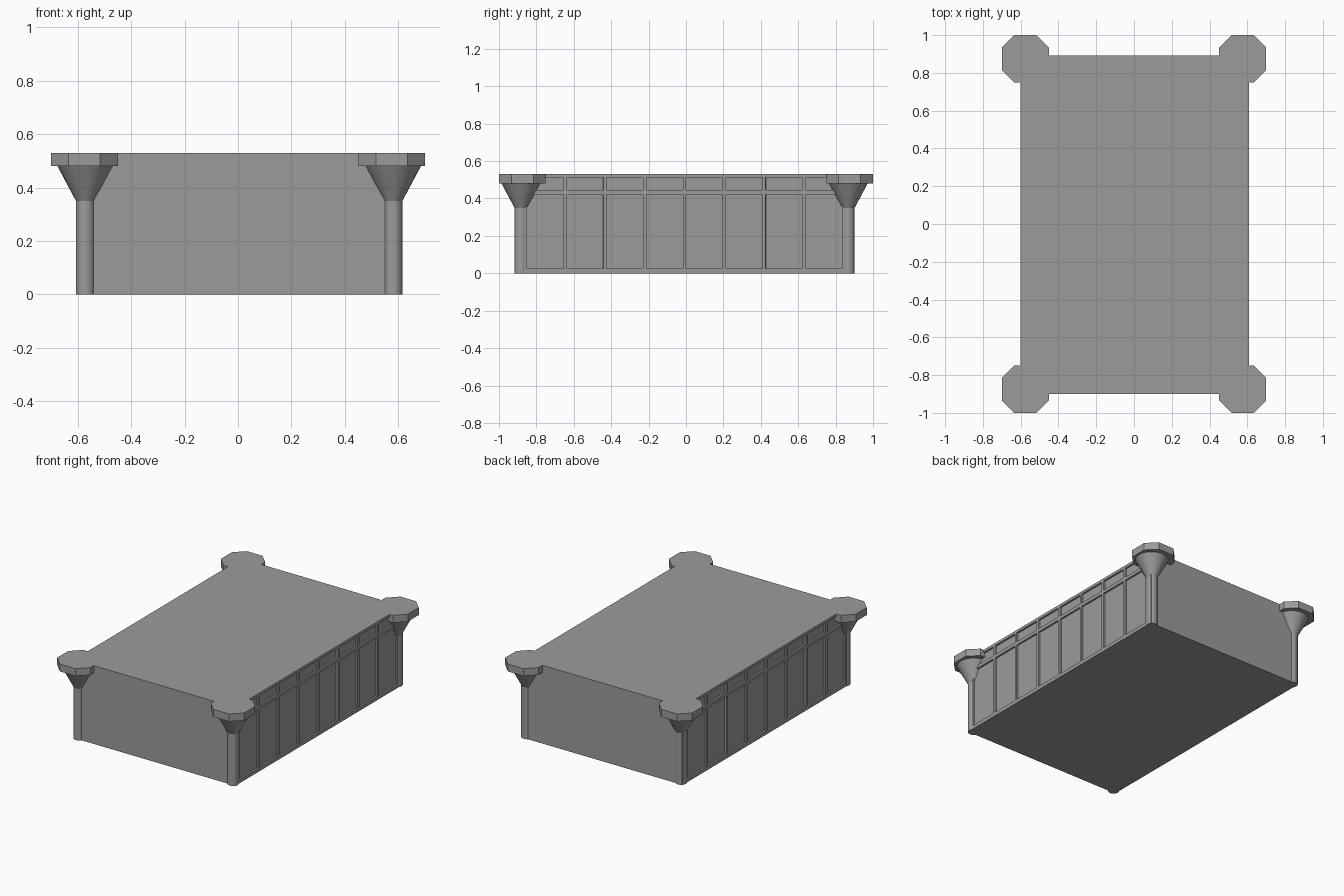
import bpy, bmesh, math
from mathutils import Vector

if "Cube" in bpy.data.objects:
    bpy.data.objects.remove(bpy.data.objects["Cube"])

H = 0.53
grey = bpy.data.materials.new("dark_grey")
grey.diffuse_color = (0.33, 0.33, 0.33, 1)
grey.use_nodes = True
grey.node_tree.nodes["Principled BSDF"].inputs["Base Color"].default_value = grey.diffuse_color


def finish(bm, name, smooth=False):
    bmesh.ops.recalc_face_normals(bm, faces=bm.faces[:])
    me = bpy.data.meshes.new(name)
    bm.to_mesh(me)
    bm.free()
    me.materials.append(grey)
    ob = bpy.data.objects.new(name, me)
    bpy.context.collection.objects.link(ob)
    if smooth:
        bpy.ops.object.select_all(action='DESELECT')
        ob.select_set(True)
        bpy.context.view_layer.objects.active = ob
        bpy.ops.object.shade_smooth_by_angle(angle=math.radians(25))
    return ob


# Main block with recessed panels along both long sides
x0, x1, y0, y1 = -0.60, 0.61, -0.90, 0.893
bm = bmesh.new()
bmesh.ops.create_cube(bm, size=1)
for v in bm.verts:
    v.co = Vector((x1 if v.co.x > 0 else x0,
                   y1 if v.co.y > 0 else y0,
                   H if v.co.z > 0 else 0))
spans_y = [(-0.85 + i * 0.2127, -0.655 + i * 0.2127) for i in range(8)]
spans_z = [(0.025, 0.422), (0.445, 0.511)]
for axis, spans in ((Vector((0, 1, 0)), spans_y), (Vector((0, 0, 1)), spans_z)):
    for c in [c for s in spans for c in s]:
        bmesh.ops.bisect_plane(bm, geom=bm.verts[:] + bm.edges[:] + bm.faces[:],
                               plane_co=axis * c, plane_no=axis)
bm.normal_update()


def in_spans(value, spans):
    return any(a < value < b for a, b in spans)


panels = []
for f in bm.faces:
    c = f.calc_center_median()
    if abs(f.normal.x) > 0.9 and in_spans(c.y, spans_y) and in_spans(c.z, spans_z):
        panels.append(f)
bmesh.ops.inset_individual(bm, faces=panels, thickness=0.0003, depth=-0.012)
bmesh.ops.dissolve_limit(bm, angle_limit=0.01, verts=bm.verts[:], edges=bm.edges[:])
finish(bm, "paneled_body")


# Round shaft flaring into a cone
def column(name, cx, cy, sides=24):
    bm = bmesh.new()
    rings = []
    for r, z in ((0.035, 0), (0.035, 0.35), (0.105, 0.482)):
        rings.append([bm.verts.new((cx + r * math.cos(2 * math.pi * i / sides),
                                    cy + r * math.sin(2 * math.pi * i / sides), z))
                      for i in range(sides)])
    for a, b in zip(rings, rings[1:]):
        for i in range(sides):
            j = (i + 1) % sides
            bm.faces.new((a[i], a[j], b[j], b[i]))
    bm.faces.new(rings[0][::-1])
    bm.faces.new(rings[-1])
    finish(bm, name, True)


# Eight-sided cap slab
def cap(name, cx, cy):
    h, k = 0.125, 0.059
    outline = [(h, -k), (h, k), (k, h), (-k, h), (-h, k), (-h, -k), (-k, -h), (k, -h)]
    bm = bmesh.new()
    f = bm.faces.new([bm.verts.new((cx + x, cy + y, 0.48)) for x, y in outline])
    ext = bmesh.ops.extrude_face_region(bm, geom=[f], use_keep_orig=True)
    for v in ext["geom"]:
        if isinstance(v, bmesh.types.BMVert):
            v.co.z = H
    finish(bm, name)


# Four corners
for sx, side in ((-1, "left"), (1, "right")):
    for sy, end in ((-1, "front"), (1, "back")):
        column(f"{end}_{side}_column", 0.581 if sx > 0 else -0.572,
               0.867 if sy > 0 else -0.882)
        cap(f"{end}_{side}_cap", sx * 0.575, sy * 0.875)
